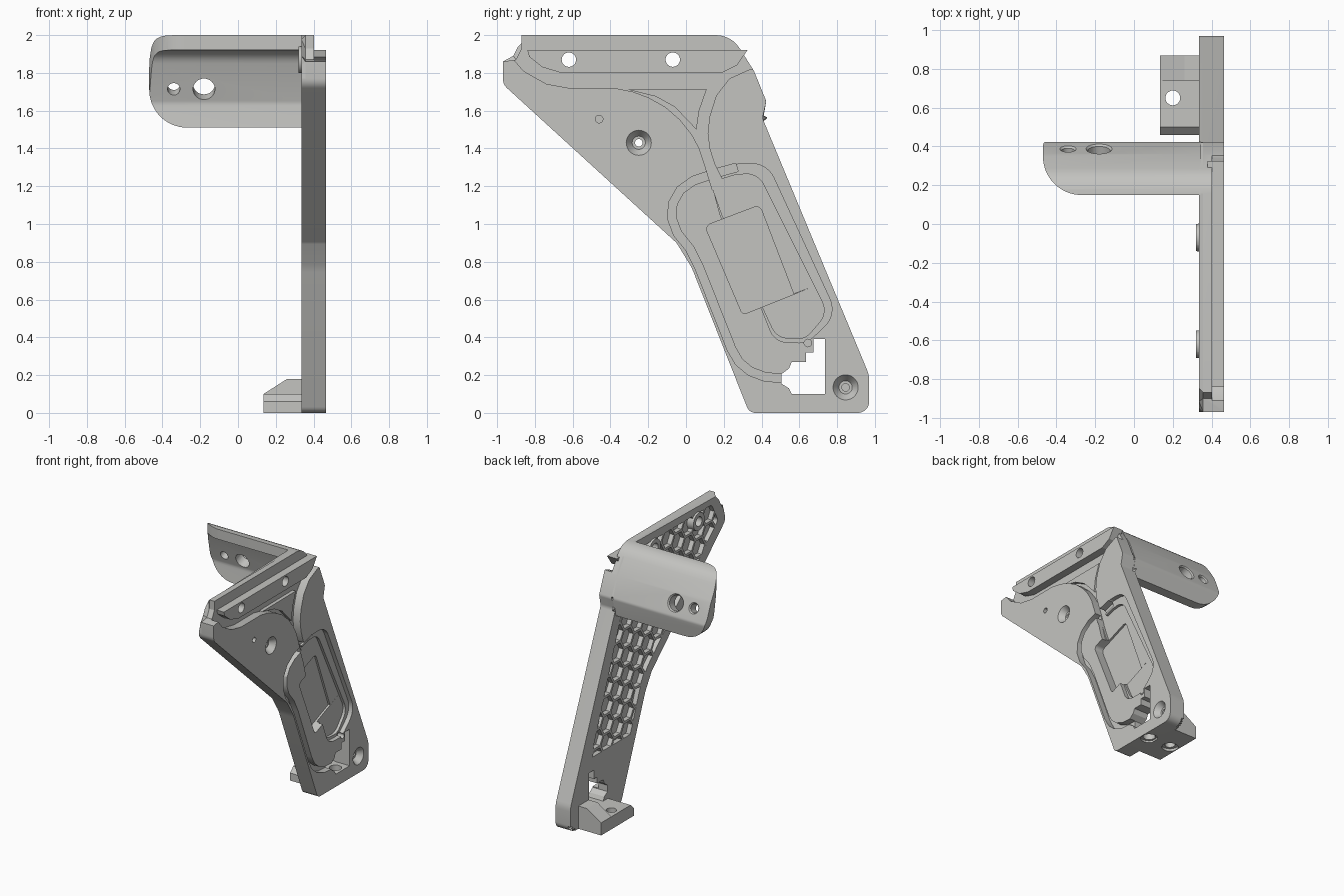
import bpy, bmesh, math
from mathutils import Vector, Matrix

if "Cube" in bpy.data.objects:
    bpy.data.objects.remove(bpy.data.objects["Cube"])

grey = bpy.data.materials.new("light_grey")
grey.diffuse_color = (0.55, 0.55, 0.53, 1)
grey.use_nodes = True
grey.node_tree.nodes["Principled BSDF"].inputs["Base Color"].default_value = grey.diffuse_color
AXES = {"x": lambda a, b, c: (c, a, b),   # (y, z) outline swept along x
        "y": lambda a, b, c: (a, c, b),   # (x, z) outline swept along y
        "z": lambda a, b, c: (a, b, c)}   # (x, y) outline swept along z


def rounded(pts):
    """Outline from (u, v) or (u, v, radius) corners."""
    out = []
    for i, p in enumerate(pts):
        c = Vector(p[:2])
        if len(p) == 2:
            out.append(c)
            continue
        a = (Vector(pts[i - 1][:2]) - c).normalized()
        b = (Vector(pts[(i + 1) % len(pts)][:2]) - c).normalized()
        half = a.angle(b) / 2
        d = p[2] / math.tan(half)
        mid = c + (a + b).normalized() * p[2] / math.sin(half)
        s, e = c + a * d - mid, c + b * d - mid
        sweep = s.angle_signed(e)
        n = max(3, int(abs(sweep) / 0.16))
        for k in range(n + 1):
            t = -sweep * k / n
            out.append(mid + Vector((s.x * math.cos(t) - s.y * math.sin(t),
                                     s.x * math.sin(t) + s.y * math.cos(t))))
    return out


def finish(name, bm):
    bmesh.ops.recalc_face_normals(bm, faces=bm.faces)
    me = bpy.data.meshes.new(name)
    bm.to_mesh(me)
    bm.free()
    ob = bpy.data.objects.new(name, me)
    bpy.context.collection.objects.link(ob)
    me.materials.append(grey)
    return ob


def prism(name, outlines, lo, hi, axis="x", chamfer=0):
    bm = bmesh.new()
    for pts in outlines:
        low = [bm.verts.new(AXES[axis](p[0], p[1], lo)) for p in pts]
        top = [bm.verts.new(AXES[axis](p[0], p[1], hi)) for p in pts]
        n = len(pts)
        cap = bm.faces.new(low)
        bm.faces.new(top[::-1])
        for i in range(n):
            bm.faces.new((low[i], low[(i + 1) % n], top[(i + 1) % n], top[i]))
        if chamfer:
            bmesh.ops.bevel(bm, geom=list(cap.edges), offset=chamfer, segments=1,
                            affect='EDGES', profile=0.5)
    return finish(name, bm)


def cone(name, loc, direction, r1, r2, depth):
    bm = bmesh.new()
    rot = Vector((0, 0, 1)).rotation_difference(Vector(direction)).to_matrix().to_4x4()
    bmesh.ops.create_cone(bm, cap_ends=True, segments=32, radius1=r1, radius2=r2,
                          depth=depth, matrix=Matrix.Translation(loc) @ rot)
    return finish(name, bm)


def combine(ob, other, op='DIFFERENCE'):
    m = ob.modifiers.new(op, 'BOOLEAN')
    m.operation, m.object, m.solver = op, other, 'EXACT'
    bpy.context.view_layer.objects.active = ob
    bpy.ops.object.modifier_apply(modifier=m.name)
    bpy.data.objects.remove(other)


def stroke(path, w):
    """Band of width w around an open path."""
    p = [Vector(q) for q in path]
    left, right = [], []
    for i, q in enumerate(p):
        d = (p[min(i + 1, len(p) - 1)] - p[max(i - 1, 0)]).normalized()
        n = Vector((-d.y, d.x)) * w / 2
        left.append(q + n)
        right.append(q - n)
    return left + right[::-1]


# Main plate
body = prism("main_plate", [rounded([
    (-0.87, 2.0), (0.24, 2.0, 0.15), (0.36, 1.81), (0.425, 1.65, 0.04), (0.405, 1.56, 0.05),
    (0.97, 0.2, 0.15), (0.97, 0, 0.06), (0.335, 0, 0.05), (0.03, 0.77, 0.3),
    (-0.05, 0.9, 0.06), (-0.97, 1.74, 0.07), (-0.97, 1.86), (-0.9, 1.87), (-0.87, 1.93)])],
    0.335, 0.465, chamfer=0.022)

# Honeycomb pockets on the inner side, trimmed to a frame
R, wall = 0.085, 0.022
cells = []
for i in range(-8, 8):
    for j in range(0, 14):
        cy = i * 1.5 * R
        cz = 0.4 + (j + 0.5 * (i % 2)) * math.sqrt(3) * R
        cells.append([(cy + (R - wall / 2) * math.cos(k * math.pi / 3),
                       cz + (R - wall / 2) * math.sin(k * math.pi / 3)) for k in range(6)])
comb = prism("comb", cells, 0.3, 0.372)
combine(comb, prism("region", [rounded([
    (-0.88, 1.78, 0.03), (-0.8, 1.93, 0.04), (0.12, 1.93), (0.28, 1.8), (0.31, 1.55),
    (0.71, 0.5), (0.22, 0.5), (0.09, 0.84), (0.0, 0.96)])], 0.2, 0.5), 'INTERSECT')
combine(body, comb)

# Upper recess running down into the grip channel
combine(body, prism("recess", [[
    (-1.1, 2.1), (-1.1, 1.872), (-0.91, 1.868), (-0.86, 1.81), (-0.74, 1.742), (-0.62, 1.72),
    (-0.38, 1.72), (-0.28, 1.70), (-0.2, 1.67), (-0.11, 1.62), (-0.03, 1.55), (0.03, 1.475),
    (0.07, 1.4), (0.1, 1.31), (0.14, 1.18), (0.21, 1.2), (0.15, 1.32), (0.125, 1.4),
    (0.115, 1.48), (0.125, 1.57), (0.16, 1.68), (0.23, 1.77), (0.34, 1.82), (0.6, 1.82),
    (0.6, 2.1)]], 0.402, 0.6))

# Curved cable groove, cell pocket and its deeper seat
combine(body, prism("groove", [stroke([
    (0.27, 1.3), (0.16, 1.27), (0.04, 1.23), (-0.03, 1.18), (-0.07, 1.11), (-0.075, 1.03),
    (-0.045, 0.95), (0.02, 0.87), (0.07, 0.77), (0.24, 0.34), (0.28, 0.27), (0.34, 0.22),
    (0.42, 0.19), (0.56, 0.18)], 0.045)], 0.412, 0.6))
combine(body, prism("lip", [rounded([
    (0.13, 1.24), (0.18, 1.05), (0.40, 0.55), (0.47, 0.375, 0.1), (0.64, 0.37, 0.1),
    (0.8, 0.52, 0.13), (0.43, 1.32, 0.13), (0.28, 1.32)])], 0.43, 0.6))
combine(body, prism("pocket", [rounded([
    (0.13, 1.22), (0.19, 1.05), (0.41, 0.55), (0.48, 0.4, 0.09), (0.63, 0.39, 0.09),
    (0.75, 0.53, 0.1), (0.38, 1.27, 0.1), (0.26, 1.26)])], 0.408, 0.6))
combine(body, prism("seat", [rounded([
    (0.1, 0.99, 0.03), (0.39, 1.1, 0.03), (0.57, 0.63), (0.675, 0.67), (0.3, 0.52, 0.02)])],
    0.392, 0.6))

# Connector window
combine(body, prism("window", [[
    (0.505, 0.155), (0.545, 0.13), (0.56, 0.1), (0.735, 0.1), (0.735, 0.39), (0.675, 0.39),
    (0.675, 0.32), (0.635, 0.32), (0.635, 0.27), (0.56, 0.27), (0.545, 0.235), (0.505, 0.205)]],
    0.2, 0.6))

# Raised rail and small island in the recess
combine(body, prism("rail", [[(-0.84, 1.92), (-0.83, 1.885), (-0.76, 1.83), (-0.66, 1.8),
                              (0.19, 1.8), (0.27, 1.84), (0.325, 1.92)]], 0.38, 0.465), 'UNION')
combine(body, prism("island", [[(-0.31, 1.712), (-0.16, 1.675), (-0.06, 1.62), (0.055, 1.5),
                                (0.07, 1.6), (0.11, 1.715)]], 0.38, 0.43), 'UNION')

# Bosses, screw holes and countersinks
X = (1, 0, 0)
for y in (-0.62, -0.07):
    combine(body, cone("boss", (0.36, y, 1.87), X, 0.07, 0.08, 0.08), 'UNION')
    combine(body, cone("hole", (0.4, y, 1.87), X, 0.038, 0.038, 0.4))
combine(body, cone("boss", (0.37, -0.25, 1.43), X, 0.09, 0.09, 0.07), 'UNION')
for y, z in ((-0.25, 1.43), (0.845, 0.135)):
    combine(body, cone("sink", (0.445, y, z), X, 0.035, 0.07, 0.05))
    combine(body, cone("hole", (0.4, y, z), X, 0.02, 0.02, 0.4))
for y, z in ((-0.46, 1.555), (0.645, 0.37)):
    combine(body, cone("pin_hole", (0.45, y, z), X, 0.02, 0.02, 0.08))
combine(body, cone("base_hole", (0.4, 0.65, 0.02), (0, 0, 1), 0.045, 0.045, 0.2))
combine(body, cone("base_recess", (0.4, 0.65, 0), (0, 0, 1), 0.062, 0.062, 0.03))

# Bent side bracket, trimmed by its front and top outlines
bracket = prism("side_bracket", [rounded([
    (0.15, 2.0), (0.24, 2.0, 0.15), (0.36, 1.81), (0.425, 1.65, 0.04), (0.40, 1.51),
    (0.32, 1.51), (0.335, 1.64, 0.06), (0.25, 1.92, 0.1), (0.15, 1.92)])], -0.47, 0.345)
combine(bracket, prism("front_trim", [rounded([
    (-0.47, 1.51, 0.2), (0.5, 1.51), (0.5, 2.1), (-0.4, 2.1), (-0.4, 2.0),
    (-0.47, 2.0, 0.065)])], -0.5, 1, "y"), 'INTERSECT')
combine(bracket, prism("top_trim", [rounded([
    (-0.47, 0.149, 0.2), (0.5, 0.149), (0.5, 0.6), (-0.47, 0.6)])], 1, 3, "z"), 'INTERSECT')
for x, r in ((-0.34, 0.033), (-0.18, 0.058)):
    n = Vector((0, 0.93, 0.37))
    c = Vector((x, 0.39, 1.745))
    combine(bracket, cone("hole", c, n, r, r, 0.5))
    combine(bracket, cone("sink", c, n, r, r + 0.025, 0.025))

# Foot block with a raised, sloped rib
foot = prism("foot_block", [[(0.46, 0), (0.87, 0), (0.87, 0.1), (0.5, 0.1), (0.46, 0.06)]],
             0.135, 0.345)
combine(foot, prism("rib", [[(0.135, 0), (0.345, 0), (0.345, 0.18), (0.26, 0.18), (0.135, 0.1)]],
                    0.74, 0.87, "y"), 'UNION')
combine(foot, cone("hole", (0.2, 0.65, 0.05), (0, 0, 1), 0.038, 0.038, 0.3))
combine(foot, cone("sink", (0.2, 0.65, 0), (0, 0, 1), 0.06, 0.06, 0.04))

for ob in (body, bracket, foot):
    bpy.ops.object.select_all(action='DESELECT')
    ob.select_set(True)
    bpy.context.view_layer.objects.active = ob
    bpy.ops.object.shade_smooth_by_angle(angle=math.radians(25))
